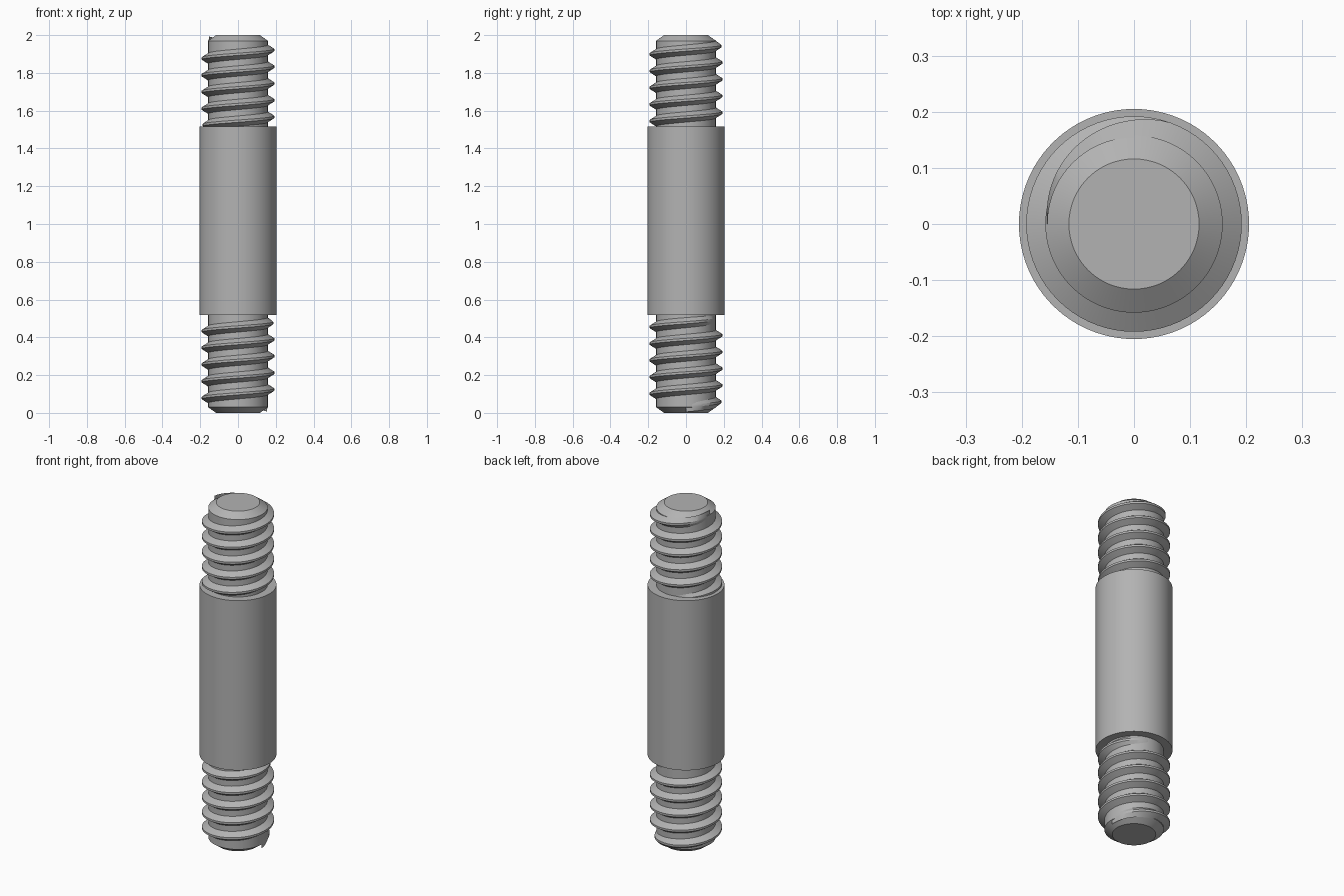
import bpy
import bmesh
import math
from mathutils import Matrix

cube = bpy.data.objects.get("Cube")
if cube:
    bpy.data.objects.remove(cube, do_unlink=True)

LENGTH = 2.0
SHANK_R, SHANK_LOW, SHANK_TOP = 0.205, 0.517, 1.515
CORE_R, TIP_R, CHAMFER = 0.158, 0.116, 0.03
CREST_R, PITCH, START_Z, TURNS = 0.192, 0.0885, 0.035, 5.25
STEPS = 72          # thread segments per turn
RUNOUT = 0.3        # turns over which the thread fades at each end

steel = bpy.data.materials.new("grey steel")
steel.use_nodes = True
steel.diffuse_color = (0.45, 0.45, 0.45, 1)
steel.node_tree.nodes["Principled BSDF"].inputs["Base Color"].default_value = steel.diffuse_color


def add_object(name, bm):
    bmesh.ops.recalc_face_normals(bm, faces=bm.faces[:])
    mesh = bpy.data.meshes.new(name)
    bm.to_mesh(mesh)
    bm.free()
    mesh.materials.append(steel)
    obj = bpy.data.objects.new(name, mesh)
    bpy.context.collection.objects.link(obj)
    bpy.ops.object.select_all(action="DESELECT")
    obj.select_set(True)
    bpy.context.view_layer.objects.active = obj
    bpy.ops.object.shade_smooth_by_angle(angle=math.radians(25))
    return obj


def skin(bm, rings, closed=True):
    """Join neighbouring rings of vertices and cap both ends."""
    for a, b in zip(rings, rings[1:]):
        for i in range(len(a)):
            j = (i + 1) % len(a)
            bm.faces.new((a[i], a[j], b[j], b[i]))
    bm.faces.new(rings[0])
    bm.faces.new(rings[-1])


def turned(name, profile, sides=96):
    """Solid of revolution from (radius, height) pairs."""
    bm = bmesh.new()
    rings = []
    for r, z in profile:
        angles = [math.tau * i / sides for i in range(sides)]
        rings.append([bm.verts.new((r * math.cos(a), r * math.sin(a), z)) for a in angles])
    skin(bm, rings)
    return add_object(name, bm)


def thread(name):
    """Right-hand helical ridge that fades into the core at both ends."""
    bm = bmesh.new()
    rings = []
    count = int(TURNS * STEPS)
    for k in range(count + 1):
        t = k / STEPS
        fade = min(1.0, t / RUNOUT, (TURNS - t) / RUNOUT)
        root = CORE_R - 0.004
        crest = root + (CREST_R - root) * max(fade, 0.02)
        a, z = math.tau * t, START_Z + PITCH * t
        section = ((root, -0.03), (crest, -0.006), (crest, 0.006), (root, 0.03))
        rings.append([bm.verts.new((r * math.cos(a), r * math.sin(a), z + dz))
                      for r, dz in section])
    skin(bm, rings)
    return add_object(name, bm)


# Plain middle shank
turned("shank", [(SHANK_R, SHANK_LOW), (SHANK_R, SHANK_TOP)])

# Threaded ends: the upper one is the lower one turned over
flip = Matrix.Translation((0, 0, LENGTH)) @ Matrix.Rotation(math.pi, 4, "Y")
for side in ("lower", "upper"):
    core = turned(side + "_core", [(TIP_R, 0), (CORE_R, CHAMFER), (CORE_R, SHANK_LOW + 0.01)])
    ridge = thread(side + "_thread")
    if side == "upper":
        for obj in (core, ridge):
            obj.data.transform(flip)
